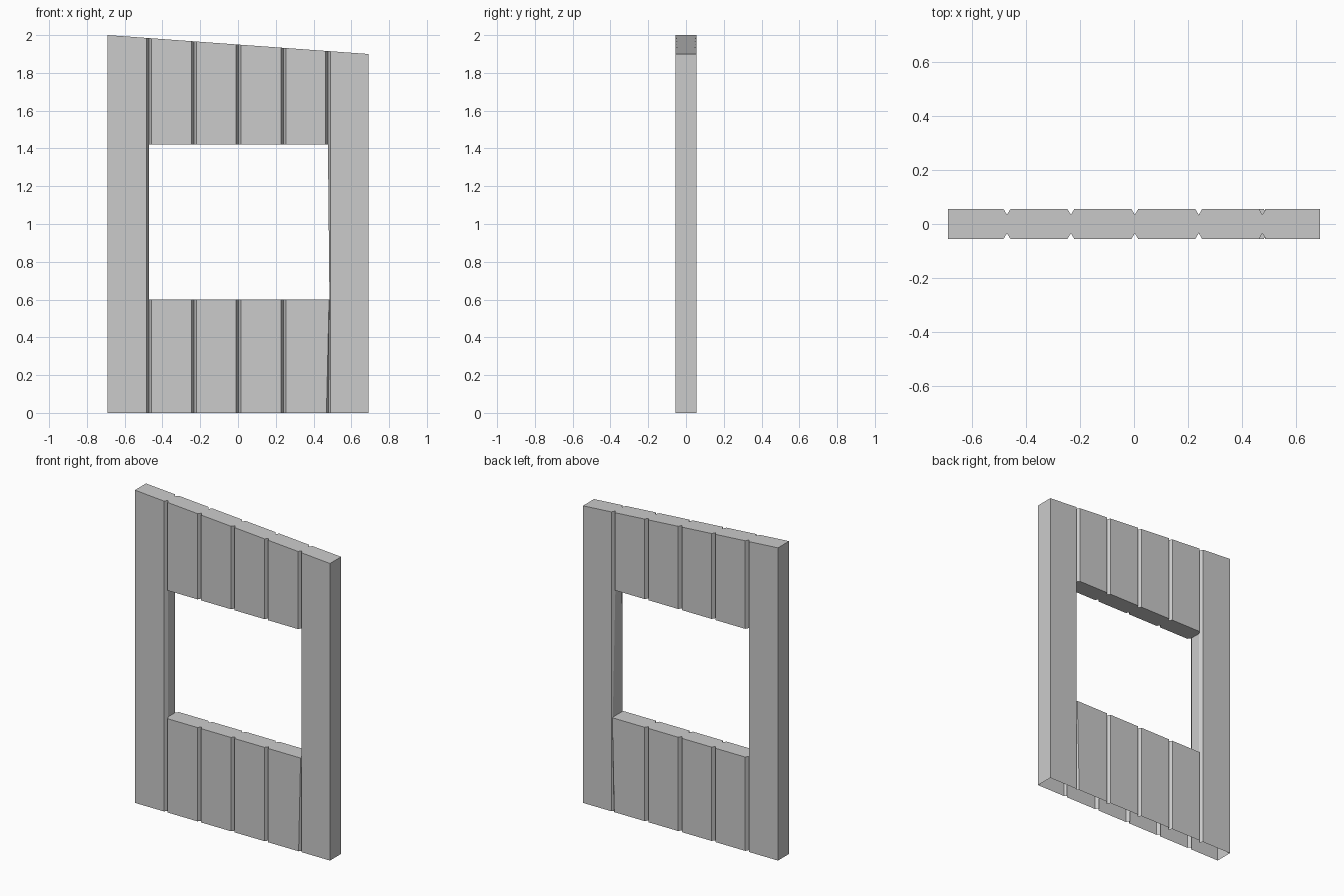
import bpy, bmesh

if "Cube" in bpy.data.objects:
    bpy.data.objects.remove(bpy.data.objects["Cube"])

HALF = 0.056      # half thickness of the panel
TIP = 0.034       # half thickness at the bottom of a groove
EDGE = 0.69
GROOVES = [-0.471, -0.234, 0.003, 0.24, 0.476]
LEVELS = [0.0, 0.6, 1.42, None]   # base, sill, lintel, sloped top

# Uneven last groove, narrower towards the base: left, tip, tip depth, right
LAST = [(0.468, 0.479, 0.043, 0.489), (0.482, 0.484, 0.048, 0.489),
        (0.463, 0.476, TIP, 0.489), (0.463, 0.476, TIP, 0.489)]


def stations(level):
    """Half cross-section of the planks at one height: (x, half thickness)."""
    pts = [(-EDGE, HALF)]
    for g in GROOVES[:-1]:
        pts += [(g - 0.013, HALF), (g, TIP), (g + 0.013, HALF)]
    a, t, d, b = LAST[level]
    return pts + [(a, HALF), (t, d), (b, HALF), (EDGE, HALF)]


bm = bmesh.new()
front, back = [], []
for level, z in enumerate(LEVELS):
    f, b = [], []
    for x, d in stations(level):
        h = 1.95 - 0.05 * x / EDGE if z is None else z
        f.append(bm.verts.new((x, -d, h)))
        b.append(bm.verts.new((x, d, h)))
    front.append(f)
    back.append(b)

# Front and back skins, leaving the window open between the outer grooves
twin = {}
n = len(front[0])
for j in range(3):
    for i in range(n - 1):
        if j == 1 and 2 <= i < n - 3:
            continue
        cells = [(j, i), (j, i + 1), (j + 1, i + 1), (j + 1, i)]
        bm.faces.new([front[r][c] for r, c in cells])
        bm.faces.new([back[r][c] for r, c in reversed(cells)])
for r in range(4):
    for c in range(n):
        twin[front[r][c]] = back[r][c]

# Side, top and window walls; the base stays open
rims = [e for e in bm.edges if e.is_boundary and e.verts[0] in twin]
for e in rims:
    a, b = e.verts
    if a.co.z + b.co.z > 0.001:
        bm.faces.new((a, b, twin[b], twin[a]))
bmesh.ops.delete(bm, geom=[v for v in bm.verts if not v.link_faces], context='VERTS')
bmesh.ops.recalc_face_normals(bm, faces=bm.faces[:])

mesh = bpy.data.meshes.new("plank_panel")
bm.to_mesh(mesh)
bm.free()
panel = bpy.data.objects.new("plank_panel_with_window", mesh)
bpy.context.collection.objects.link(panel)
